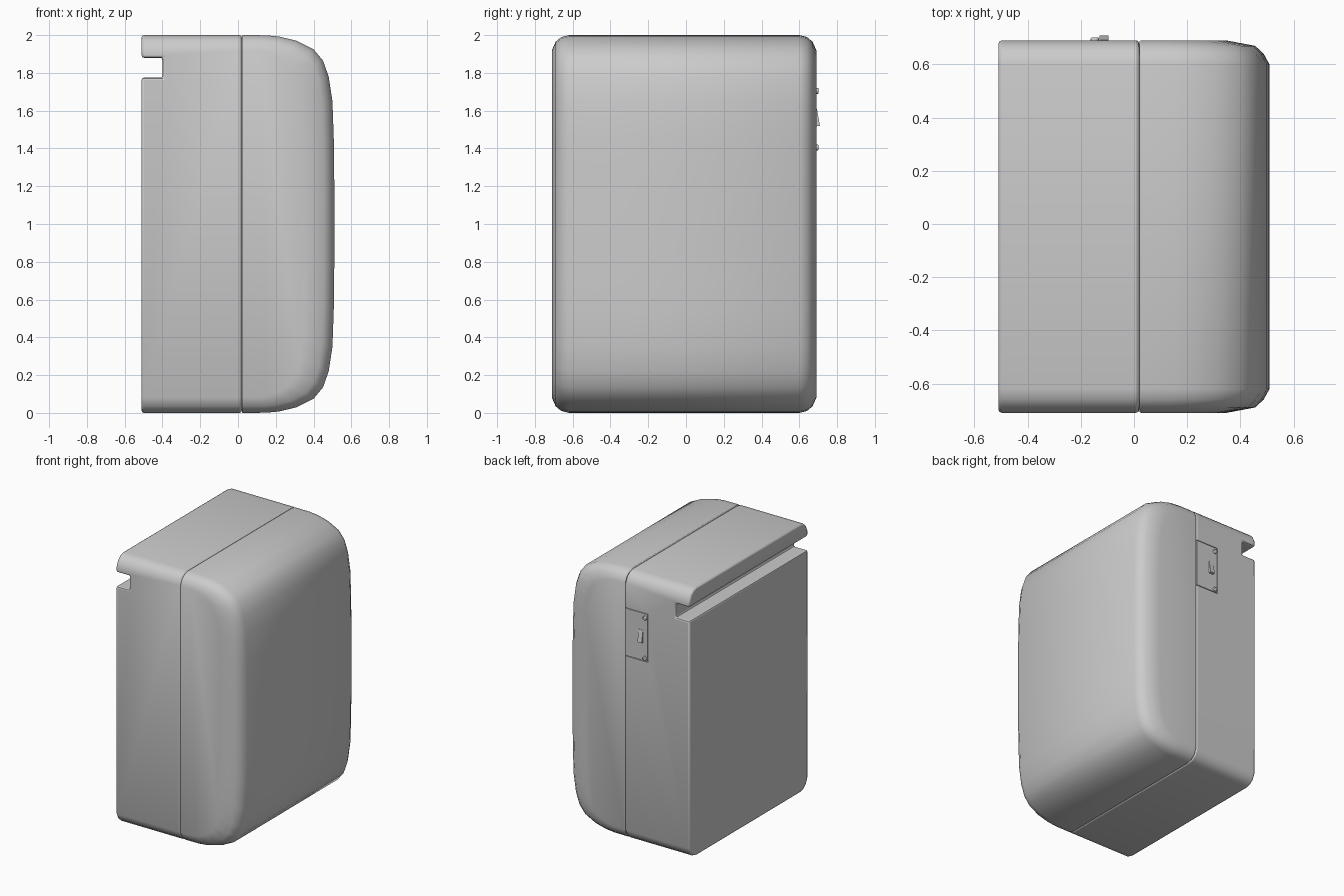
import bpy, bmesh, math
from mathutils import Vector

if "Cube" in bpy.data.objects:
    bpy.data.objects.remove(bpy.data.objects["Cube"])

YC, ZC, SEAM = -0.01, 1.0, 0.02
# edge rounding steps: (half width in y, scale in x, half height in z)
ROUND = [(0.61, 1.0, 1.0), (0.65, 0.955, 0.99), (0.68, 0.89, 0.965), (0.70, 0.673, 0.92)]


def loft(name, rings):
    """Skin a list of closed rings and cap both ends."""
    bm = bmesh.new()
    vs = [[bm.verts.new(p) for p in r] for r in rings]
    n = len(rings[0])
    for a, b in zip(vs, vs[1:]):
        for i in range(n):
            j = (i + 1) % n
            bm.faces.new((a[i], a[j], b[j], b[i]))
    bm.faces.new(vs[0])
    bm.faces.new(vs[-1])
    bmesh.ops.recalc_face_normals(bm, faces=bm.faces[:])
    me = bpy.data.meshes.new(name)
    bm.to_mesh(me)
    bm.free()
    ob = bpy.data.objects.new(name, me)
    bpy.context.collection.objects.link(ob)
    return ob


def box(name, x0, x1, y0, y1, z0, z1):
    return loft(name, [[(x, y0, z0), (x, y1, z0), (x, y1, z1), (x, y0, z1)] for x in (x0, x1)])


def cut(ob, cutter):
    m = ob.modifiers.new("cut", 'BOOLEAN')
    m.operation, m.object, m.solver = 'DIFFERENCE', cutter, 'EXACT'
    cutter.hide_render = True
    cutter.hide_set(True)


def bevel(ob, width, segments=2, angle=50):
    m = ob.modifiers.new("bevel", 'BEVEL')
    m.width, m.segments = width, segments
    m.limit_method, m.angle_limit = 'ANGLE', math.radians(angle)


def smooth(ob, angle):
    bpy.ops.object.select_all(action='DESELECT')
    ob.select_set(True)
    bpy.context.view_layer.objects.active = ob
    bpy.ops.object.shade_smooth_by_angle(angle=math.radians(angle))


# rear housing: rounded outline extruded along x, with a handle slot
quarter = [(y, z) for y, _, z in ROUND]
top = quarter[::-1] + [(-y, z) for y, z in quarter]
outline = top + [(-y, -z) for y, z in top]
body = loft("rear_housing", [[(x, YC + y, ZC + z) for y, z in outline] for x in (-0.51, SEAM)])
cut(body, box("slot_cutter", -0.7, -0.40, -1, 1, 1.775, 1.88))
bevel(body, 0.012)
# pocket for the latch panel
cut(body, box("panel_cutter", -0.17, 0.1, 0.675, 0.8, 1.38, 1.74))
smooth(body, 40)

# front cover: bowed profile lofted along y, shrinking at both sides
half = [(0.02, 1.0), (0.15, 0.999), (0.22, 0.992), (0.31, 0.97), (0.40, 0.925), (0.45, 0.865),
        (0.48, 0.78), (0.50, 0.65), (0.507, 0.45), (0.51, 0.2)]
profile = half + [(x, -z) for x, z in reversed(half)]
steps = [(-y, sx, sz) for y, sx, sz in reversed(ROUND)] + ROUND
cover = loft("front_cover", [[(SEAM + (x - SEAM) * sx, YC + y, ZC + z * sz) for x, z in profile]
                             for y, sx, sz in steps])
bevel(cover, 0.006, 2, 65)
smooth(cover, 50)

# latch panel set in its pocket with a thin gap
box("latch_panel", -0.166, 0.014, 0.67, 0.69, 1.385, 1.736)

# wedge shaped latch button
loft("latch_button", [[(x, 0.68, 1.515), (x, 0.709, 1.52), (x, 0.693, 1.61), (x, 0.68, 1.61)]
                      for x in (-0.13, -0.095)])

# panel screws
for i, z in enumerate((1.705, 1.405)):
    bpy.ops.mesh.primitive_cylinder_add(vertices=16, radius=0.016, depth=0.025,
                                        location=(-0.147, 0.689, z), rotation=(math.pi / 2, 0, 0))
    screw = bpy.context.object
    screw.name = f"panel_screw_{i + 1}"
    bevel(screw, 0.005)
    smooth(screw, 40)
